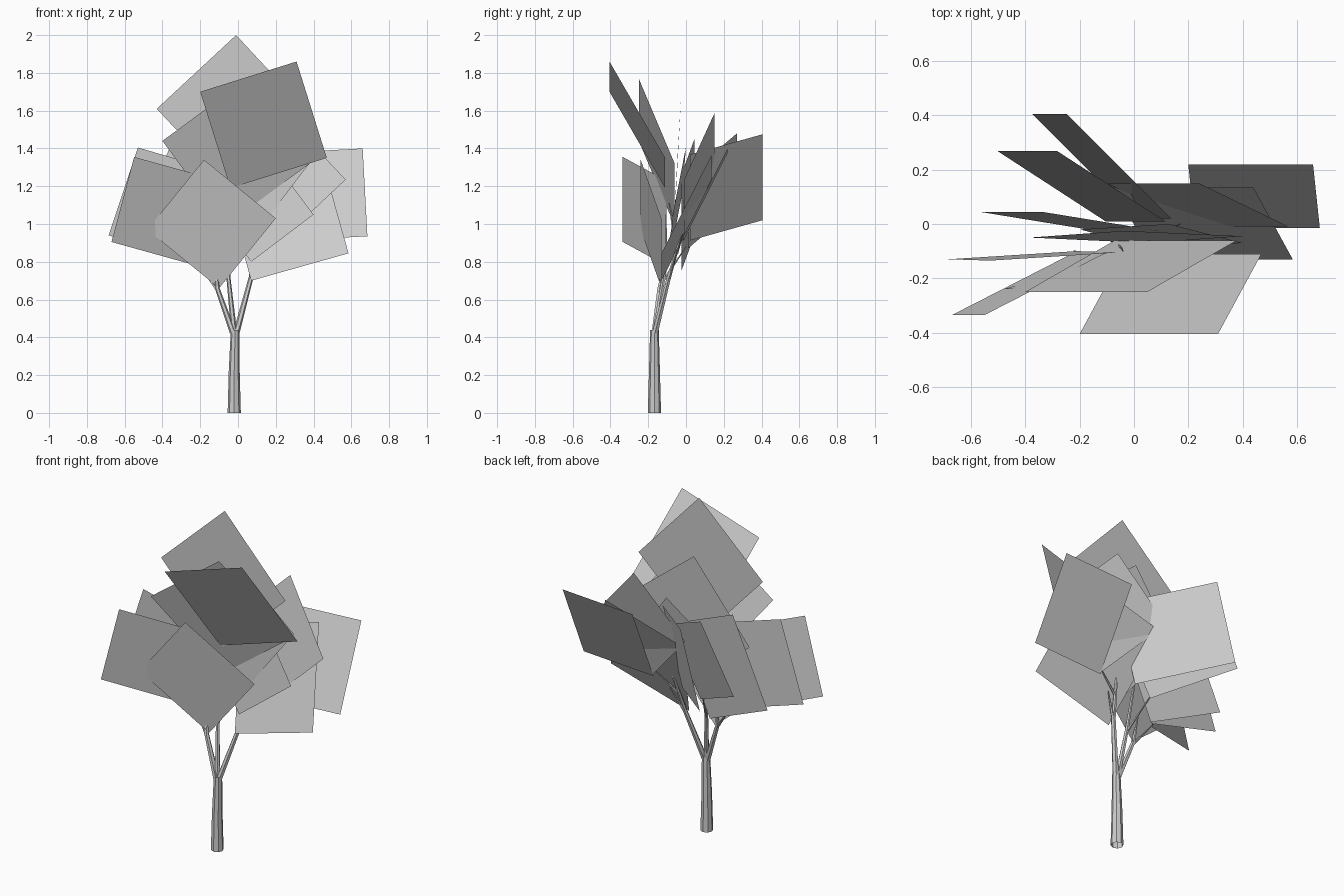
import bpy, bmesh, math
from mathutils import Vector


def finish(name, bm):
    me = bpy.data.meshes.new(name)
    bm.to_mesh(me)
    bm.free()
    ob = bpy.data.objects.new(name, me)
    bpy.context.collection.objects.link(ob)
    return ob


def limb(name, path, sides):
    """Tapered low-poly tube through (x, y, z, radius) points."""
    bm = bmesh.new()
    rings = []
    for x, y, z, r in path:
        rings.append([bm.verts.new((x + r * math.cos(2 * math.pi * i / sides),
                                    y + r * math.sin(2 * math.pi * i / sides), z))
                      for i in range(sides)])
    for lo, hi in zip(rings, rings[1:]):
        for i in range(sides):
            j = (i + 1) % sides
            bm.faces.new((lo[i], lo[j], hi[j], hi[i]))
    return finish(name, bm)


def leaf_cards(name, cards):
    """Flat rectangles, each given by three consecutive corners."""
    bm = bmesh.new()
    for a, b, c in cards:
        a, b, c = Vector(a), Vector(b), Vector(c)
        bm.faces.new([bm.verts.new(p) for p in (a, b, c, a + c - b)])
    return finish(name, bm)


# trunk
limb("trunk", [(-.02, -.167, 0, .035), (-.02, -.167, .22, .029),
               (-.015, -.167, .44, .023)], 8)

# main branches from the fork
limb("left_branch", [(-.025, -.167, .42, .018), (-.11, -.14, .66, .013),
                     (-.12, -.11, .81, .003)], 6)
limb("middle_branch", [(-.02, -.165, .42, .016), (-.05, -.12, .71, .011),
                       (-.06, -.07, .98, .007), (-.04, -.1, 1.22, .002)], 6)
limb("right_branch", [(-.01, -.165, .42, .018), (.07, -.09, .72, .013),
                      (.1, -.03, .92, .008), (.17, .0, 1.21, .002)], 6)

# side twigs
limb("left_twig", [(-.11, -.14, .65, .01), (-.22, -.1, .8, .003)], 5)
limb("back_twig", [(-.05, -.12, .7, .009), (-.11, .0, .88, .003)], 5)
limb("right_twig", [(.07, -.09, .71, .01), (.14, -.05, .85, .003)], 5)
limb("far_right_twig", [(.09, -.05, .84, .008), (.225, -.015, .95, .003)], 5)

# leaf cards on the left
leaf_cards("left_leaves", [
    ((-.18, -.24, 1.34), (.20, -.13, 1.03), (-.10, -.13, .66)),
    ((-.55, -.335, 1.355), (-.67, -.335, .905), (-.22, -.105, .78)),
    ((-.53, -.135, 1.405), (-.685, -.13, .94), (-.21, -.10, .80)),
])

# leaf cards at the back
leaf_cards("back_leaves", [
    ((-.34, .045, 1.45), (-.57, .045, .94), (-.14, -.025, .75)),
    ((-.285, .27, 1.48), (-.505, .27, 1.09), (-.105, .01, .87)),
    ((-.247, .405, 1.475), (-.375, .405, 1.02), (.01, .02, .912)),
])

# leaf cards on the right
leaf_cards("right_leaves", [
    ((.66, .22, 1.40), (.685, -.015, .935), (.225, -.015, .91)),
    ((.44, .135, 1.365), (.585, -.13, .845), (.07, -.13, .70)),
    ((.24, .15, 1.585), (.57, -.01, 1.235), (.23, -.01, .915)),
    ((.13, 0, 1.41), (.40, -.07, 1.05), (.07, -.09, .80)),
])

# leaf cards at the crown
leaf_cards("crown_leaves", [
    ((-.20, -.405, 1.70), (.31, -.405, 1.86), (.47, -.11, 1.35)),
    ((-.43, -.11, 1.61), (-.01, -.11, 2.0), (.39, -.11, 1.57)),
    ((-.40, -.25, 1.44), (.05, -.25, 1.77), (.38, -.06, 1.32)),
    ((-.385, -.05, 1.23), (-.035, -.025, 1.69), (.40, -.045, 1.35)),
])
